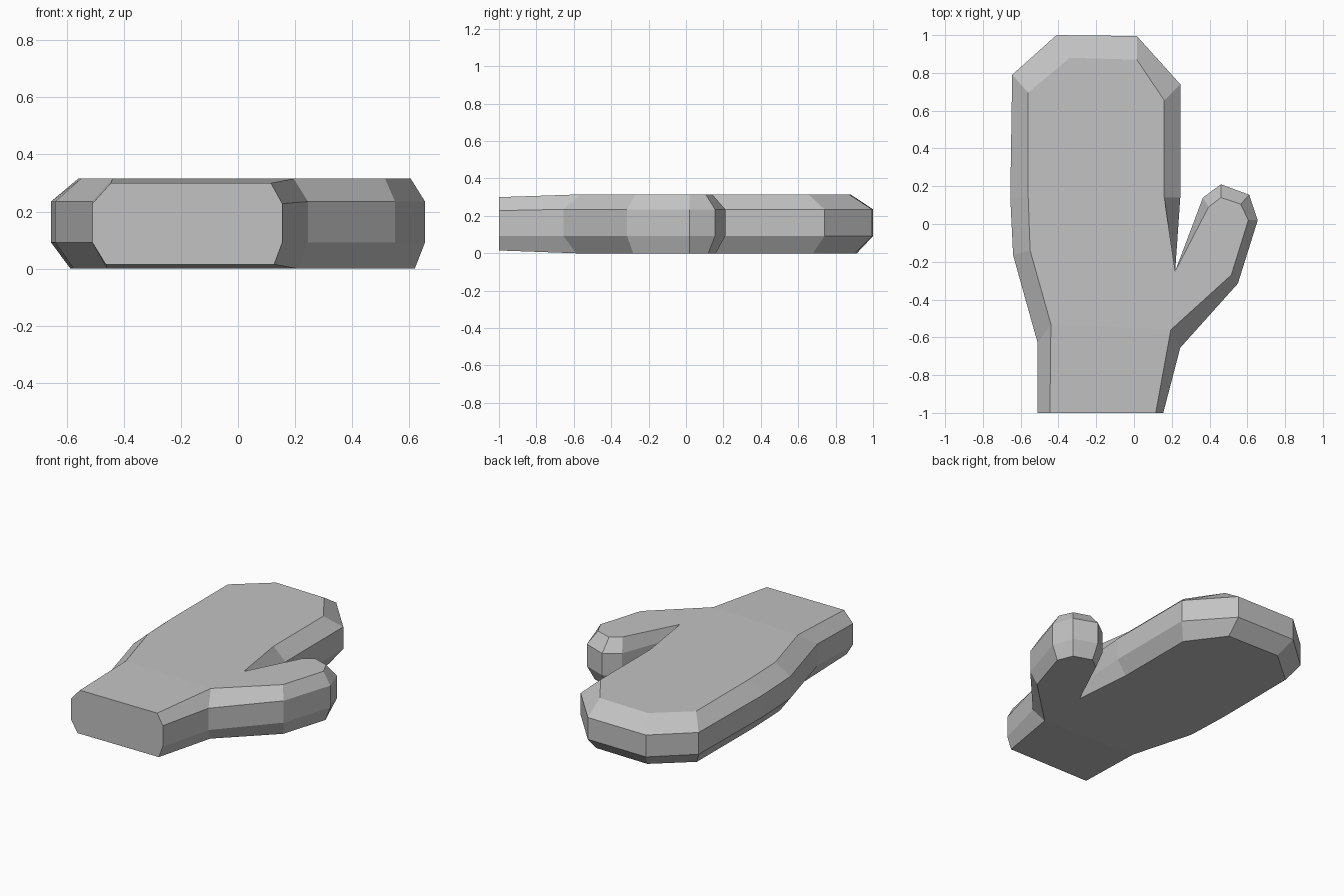
import bpy, bmesh

cube = bpy.data.objects.get("Cube")
if cube:
    bpy.data.objects.remove(cube, do_unlink=True)

# Material
gray = bpy.data.materials.new("warm_gray")
gray.use_nodes = True
colour = (0.54, 0.54, 0.54, 1)
gray.diffuse_color = colour
gray.node_tree.nodes["Principled BSDF"].inputs["Base Color"].default_value = colour

# Mitten outline: widest rim (x, y), then matching bevelled face corner (x, y)
outline = [
    (0.155, -1.0, 0.115, -1.0),      # cuff
    (0.245, -0.655, 0.195, -0.56),   # wrist
    (0.55, -0.315, 0.515, -0.27),    # thumb
    (0.655, 0.02, 0.605, 0.02),
    (0.61, 0.155, 0.565, 0.105),
    (0.46, 0.21, 0.46, 0.14),
    (0.365, 0.14, 0.395, 0.09),
    (0.218, -0.25, 0.218, -0.25),    # crotch
    (0.245, 0.14, 0.16, 0.14),       # palm and fingertips
    (0.245, 0.74, 0.16, 0.655),
    (0.015, 0.995, 0.015, 0.87),
    (-0.41, 1.0, -0.34, 0.88),
    (-0.645, 0.79, -0.56, 0.695),
    (-0.655, 0.14, -0.56, 0.14),
    (-0.64, -0.165, -0.55, -0.14),
    (-0.51, -0.63, -0.44, -0.53),    # wrist
    (-0.51, -1.0, -0.445, -1.0),     # cuff
]
n = len(outline)
bm = bmesh.new()


def ring(z, blend, cuff_z):
    """One loop around the mitten; blend 0 = rim, 1 = bevelled face."""
    loop = []
    for i, (ox, oy, ix, iy) in enumerate(outline):
        height = cuff_z if i in (0, n - 1) else z
        loop.append(bm.verts.new((ox + (ix - ox) * blend,
                                  oy + (iy - oy) * blend, height)))
    return loop


# Back of hand to palm in four loops, tapering slightly at the cuff
rings = [ring(0.0, 0.72, 0.015), ring(0.092, 0, 0.092),
         ring(0.235, 0, 0.228), ring(0.315, 1, 0.30)]

# Side walls and bevels
for low, high in zip(rings, rings[1:]):
    for i in range(n - 1):
        bm.faces.new((low[i], low[i + 1], high[i + 1], high[i]))

# Flat faces, with the tapered cuff panel kept separate
for r in (rings[0], rings[-1]):
    bm.faces.new((r[0], r[1], r[-2], r[-1]))
    bm.faces.new(r[1:-1])

# Closed cuff end
bm.faces.new([r[0] for r in rings] + [r[-1] for r in reversed(rings)])

bmesh.ops.recalc_face_normals(bm, faces=bm.faces[:])
mesh = bpy.data.meshes.new("mitten")
bm.to_mesh(mesh)
bm.free()
mesh.materials.append(gray)
mitten = bpy.data.objects.new("mitten", mesh)
bpy.context.collection.objects.link(mitten)
